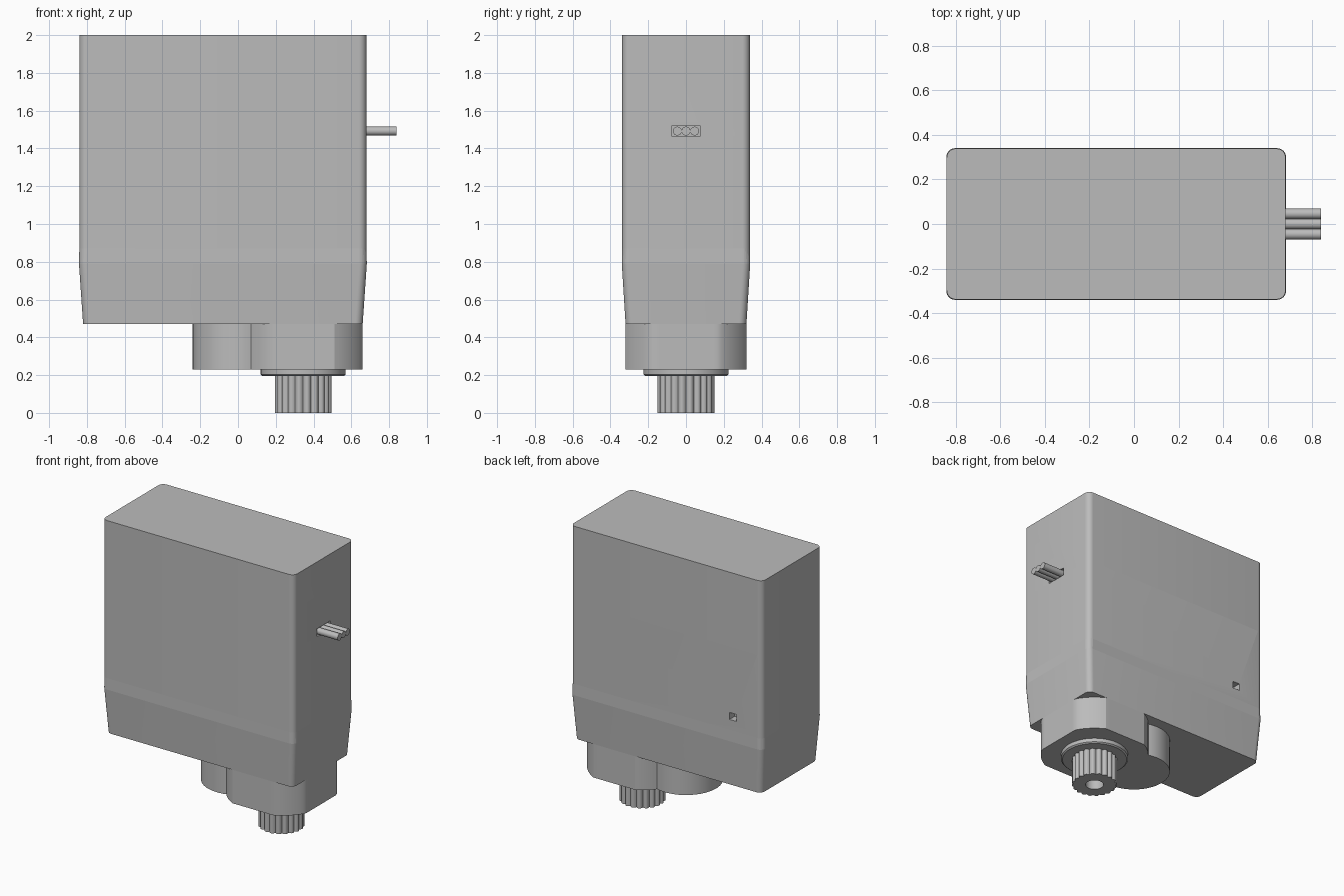
import bpy, bmesh
from math import sin, cos, pi, acos, radians

cube = bpy.data.objects.get("Cube")
if cube:
    bpy.data.objects.remove(cube, do_unlink=True)

grey = bpy.data.materials.new("grey_plastic")
grey.use_nodes = True
grey.diffuse_color = (0.5, 0.5, 0.5, 1)
grey.node_tree.nodes["Principled BSDF"].inputs["Base Color"].default_value = (0.5, 0.5, 0.5, 1)

BODY_X, SHAFT_X = -0.08, 0.345


def loft(name, rings, angle=25):
    """Join outlines of equal length, each given as (points, z), into a capped solid."""
    bm = bmesh.new()
    loops = [[bm.verts.new((x, y, z)) for x, y in pts] for pts, z in rings]
    n = len(loops[0])
    for a, b in zip(loops, loops[1:]):
        for i in range(n):
            j = (i + 1) % n
            bm.faces.new((a[i], a[j], b[j], b[i]))
    bm.faces.new(loops[0])
    bm.faces.new(loops[-1])
    bmesh.ops.recalc_face_normals(bm, faces=bm.faces)
    mesh = bpy.data.meshes.new(name)
    bm.to_mesh(mesh)
    bm.free()
    mesh.materials.append(grey)
    obj = bpy.data.objects.new(name, mesh)
    bpy.context.collection.objects.link(obj)
    bpy.ops.object.select_all(action='DESELECT')
    obj.select_set(True)
    bpy.context.view_layer.objects.active = obj
    bpy.ops.object.shade_smooth_by_angle(angle=radians(angle))
    return obj


def rounded(hx, hy, r=0.04, seg=8):
    pts = []
    for q, (sx, sy) in enumerate([(1, 1), (-1, 1), (-1, -1), (1, -1)]):
        for i in range(seg + 1):
            a = (q + i / seg) * pi / 2
            pts.append((BODY_X + sx * (hx - r) + r * cos(a), sy * (hy - r) + r * sin(a)))
    return pts


def arc(cx, r, start, end, n):
    return [(cx + r * cos(start + (end - start) * i / n),
             r * sin(start + (end - start) * i / n)) for i in range(n)]


def circle(r, n=64):
    return arc(SHAFT_X, r, 0, 2 * pi, n)


def cut(target, name, location, size):
    bpy.ops.mesh.primitive_cube_add(size=1, location=location)
    cutter = bpy.context.object
    cutter.name = name
    cutter.scale = size
    cutter.data.materials.append(grey)
    cutter.hide_render = True
    mod = target.modifiers.new(name, 'BOOLEAN')
    mod.object = cutter
    mod.solver = 'EXACT'
    bpy.context.view_layer.objects.active = target
    bpy.ops.object.modifier_apply(modifier=name)
    bpy.data.objects.remove(cutter, do_unlink=True)


# Housing: stacked cover, case, seam band and tapered gear case
outline = rounded(0.76, 0.338)
band = rounded(0.762, 0.34)
cover = loft("rear_cover", [(outline, 1.465), (outline, 2.0)])
case = loft("middle_case", [(outline, 0.87), (outline, 1.465)])
loft("seam_band", [(band, 0.79), (outline, 0.87)], 2)
loft("tapered_gear_case", [(rounded(0.74, 0.32), 0.47), (band, 0.79)])

# Cable opening in the cover and small square hole in the back
cut(cover, "cable_opening", (0.68, 0, 1.482), (0.1, 0.155, 0.076))
cut(case, "square_hole", (-0.61, 0.34, 0.97), (0.055, 0.12, 0.05))

# Gear tower: large circle trimmed flush with the case, merged with a smaller lobe
R, r, lobe_x = 0.36, 0.24, 0.0
d = SHAFT_X - lobe_x
a = (d * d + R * R - r * r) / (2 * d)
t_main, t_lobe = acos(-a / R), acos((d - a) / r)
tower = arc(SHAFT_X, R, -t_main, t_main, 72) + arc(lobe_x, r, t_lobe, 2 * pi - t_lobe, 48)
tower = [(min(x, 0.66), max(-0.32, min(0.32, y))) for x, y in tower]
loft("gear_tower", [(tower, 0.23), (tower, 0.475)])

# Bearing collar
loft("bearing_collar", [(circle(0.215), 0.195), (circle(0.225), 0.203), (circle(0.225), 0.235)])

# Splined output shaft with a blind screw hole
teeth, steps = 20, 6
count = teeth * steps
spline = []
for i in range(count):
    t = 2 * pi * i / count
    rad = 0.137 + 0.015 * abs(sin(t * teeth / 2))
    spline.append((SHAFT_X + rad * cos(t), rad * sin(t)))
bore = circle(0.06, count)
loft("output_shaft", [(spline, 0.2), (spline, 0.0), (bore, 0.0), (bore, 0.15)], 40)

# Three-wire cable
for i, y in enumerate((-0.046, 0, 0.046)):
    bpy.ops.mesh.primitive_cylinder_add(vertices=24, radius=0.0235, depth=0.2,
                                        location=(0.738, y, 1.492), rotation=(0, pi / 2, 0))
    wire = bpy.context.object
    wire.name = f"wire_{i + 1}"
    wire.data.materials.append(grey)
    bpy.ops.object.shade_smooth_by_angle(angle=radians(30))
